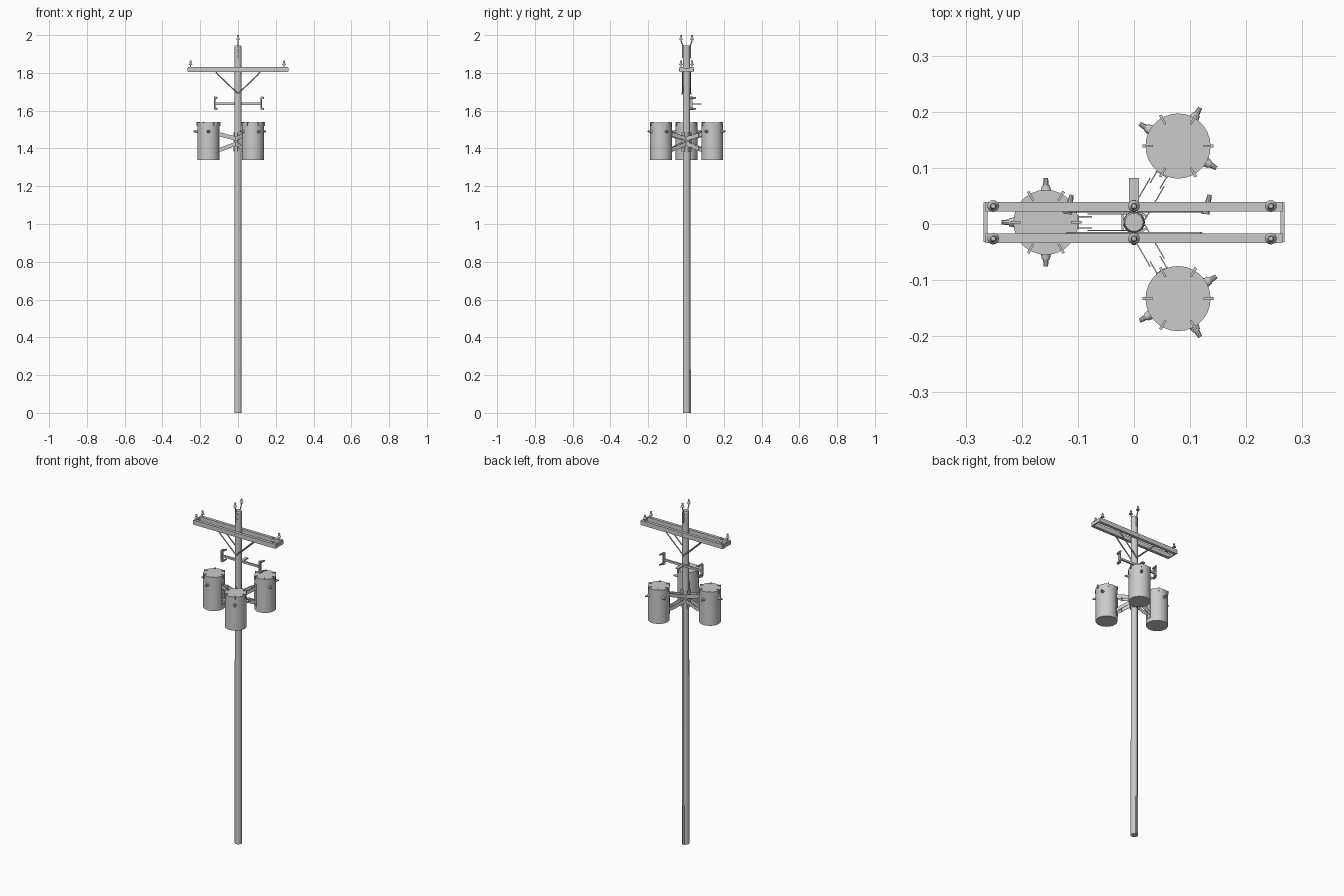
import bpy, bmesh
from math import radians, cos, sin, pi
from mathutils import Vector, Matrix

cube = bpy.data.objects.get("Cube")
if cube:
    bpy.data.objects.remove(cube, do_unlink=True)

grey = bpy.data.materials.new("weathered_grey")
grey.use_nodes = True
COLOUR = (0.6, 0.6, 0.6, 1)
grey.diffuse_color = COLOUR
grey.node_tree.nodes["Principled BSDF"].inputs["Base Color"].default_value = COLOUR

Y0 = 0.003  # pole axis offset


def finish(name, bm, smooth=True):
    mesh = bpy.data.meshes.new(name)
    bmesh.ops.recalc_face_normals(bm, faces=bm.faces)
    bm.to_mesh(mesh)
    bm.free()
    mesh.materials.append(grey)
    obj = bpy.data.objects.new(name, mesh)
    bpy.context.collection.objects.link(obj)
    if smooth:
        bpy.ops.object.select_all(action='DESELECT')
        obj.select_set(True)
        bpy.context.view_layer.objects.active = obj
        bpy.ops.object.shade_smooth_by_angle(angle=radians(35))
    return obj


def rod(bm, a, b, r1, r2=None, sides=10):
    """Add a capped cylinder or cone from a to b."""
    a, b = Vector(a), Vector(b)
    d = b - a
    m = Matrix.Translation((a + b) / 2) @ d.to_track_quat('Z', 'Y').to_matrix().to_4x4()
    bmesh.ops.create_cone(bm, cap_ends=True, segments=sides, radius1=r1,
                          radius2=r1 if r2 is None else r2, depth=d.length, matrix=m)


def box(bm, centre, size, turn=0):
    m = Matrix.Translation(centre) @ Matrix.Rotation(turn, 4, 'Z') @ Matrix.Diagonal((*size, 1))
    bmesh.ops.create_cube(bm, size=1, matrix=m)


def insulator(name, x, y, z, h):
    """Pin with a bell-shaped skirt and a small cap."""
    bm = bmesh.new()
    rod(bm, (x, y, z), (x, y, z + h * 0.5), 0.003)
    rod(bm, (x, y, z + h * 0.35), (x, y, z + h * 0.65), 0.0105, 0.005, 14)
    rod(bm, (x, y, z + h * 0.65), (x, y, z + h * 0.8), 0.004)
    rod(bm, (x, y, z + h * 0.8), (x, y, z + h), 0.006, 0.004)
    finish(name, bm)


# Pole with chamfered tip
bm = bmesh.new()
rod(bm, (0, Y0, 0), (0, Y0, 1.94), 0.0195, 0.0185, 20)
rod(bm, (0, Y0, 1.94), (0, Y0, 1.946), 0.0185, 0.016, 20)
finish("pole", bm)

# Ground wire guard at the foot
bm = bmesh.new()
box(bm, (0, Y0 + 0.018, 0.115), (0.012, 0.01, 0.23))
rod(bm, (0, Y0 + 0.0185, 0.2), (0, Y0 + 0.0185, 1.4), 0.002, sides=6)
finish("ground_wire_guard", bm)

# Twin crossarms with end plates
bm = bmesh.new()
for s in (-1, 1):
    box(bm, (0, Y0 + s * 0.028, 1.817), (0.53, 0.017, 0.026))
    box(bm, (s * 0.265, Y0, 1.817), (0.007, 0.07, 0.02))
rod(bm, (0, Y0 - 0.04, 1.817), (0, Y0 + 0.04, 1.817), 0.004, sides=8)
finish("crossarms", bm, False)

# Diagonal braces below both crossarms
bm = bmesh.new()
for sy in (-1, 1):
    y = Y0 + sy * 0.0205
    for sx in (-1, 1):
        rod(bm, (sx * 0.12, y, 1.81), (sx * 0.105, y, 1.79), 0.0035, sides=6)
        rod(bm, (sx * 0.105, y, 1.79), (0, y, 1.69), 0.0035, sides=6)
    rod(bm, (0, Y0, 1.69), (0, y + sy * 0.005, 1.69), 0.005, sides=8)
finish("crossarm_braces", bm)

# Pin insulators on the crossarms and the pole top
for s, side in ((-1, "front"), (1, "back")):
    y = Y0 + s * 0.029
    insulator(f"crossarm_insulator_right_{side}", -0.251, y, 1.83, 0.035)
    insulator(f"crossarm_insulator_left_{side}", 0.244, y, 1.83, 0.035)
    insulator(f"top_insulator_{side}", 0, y, 1.965, 0.035)
    bm = bmesh.new()
    rod(bm, (0, Y0 + s * 0.02, 1.88), (0, Y0 + s * 0.02, 1.945), 0.003, sides=6)
    rod(bm, (0, Y0 + s * 0.02, 1.945), (0, y, 1.97), 0.003, sides=6)
    for z in (1.9, 1.93):
        box(bm, (0, Y0 + s * 0.02, z), (0.012, 0.006, 0.006))
    finish(f"top_pin_{side}", bm)

# Fuse rail and its bracket
bm = bmesh.new()
box(bm, (0, 0.03, 1.636), (0.25, 0.009, 0.012))
box(bm, (0, 0.05, 1.636), (0.018, 0.064, 0.006))
finish("fuse_rail", bm, False)

# Fuse cutouts at the rail ends
for s, side in ((-1, "right"), (1, "left")):
    bm = bmesh.new()
    x = s * 0.123
    box(bm, (x, 0.03, 1.64), (0.007, 0.01, 0.064))
    rod(bm, (x, 0.022, 1.608), (x, 0.022, 1.672), 0.0045)
    for z in (1.61, 1.668):
        rod(bm, (x + 0.004, 0.018, z), (x + 0.012, 0.052, z), 0.008, 0.004)
    finish(f"fuse_cutout_{side}", bm)

# Three transformer tanks around the pole
for name, deg in (("right", 180), ("back_left", 60), ("front_left", -60)):
    t = radians(deg)
    out = Vector((cos(t), sin(t), 0))
    side = Vector((-sin(t), cos(t), 0))
    axis = Vector((0, Y0, 0))
    c = axis + out * 0.157

    bm = bmesh.new()
    rod(bm, c + Vector((0, 0, 1.34)), c + Vector((0, 0, 1.537)), 0.058, sides=28)
    finish(f"tank_{name}", bm)

    # Lid clamps
    bm = bmesh.new()
    for k in range(6):
        a = t + k * pi / 3
        d = Vector((cos(a), sin(a), 0))
        box(bm, c + d * 0.054 + Vector((0, 0, 1.539)), (0.018, 0.004, 0.004), a)
        box(bm, c + d * 0.061 + Vector((0, 0, 1.53)), (0.005, 0.005, 0.02), a)
    finish(f"lid_clamps_{name}", bm, False)

    # Bushings
    bm = bmesh.new()
    for d in (out, side, -side):
        p = c + Vector((0, 0, 1.49))
        rod(bm, p + d * 0.054, p + d * 0.066, 0.0095, 0.007, 12)
        rod(bm, p + d * 0.066, p + d * 0.079, 0.0055, 0.004, 10)
    finish(f"bushings_{name}", bm)

    # Forked mounting bracket made of paired plates
    bm = bmesh.new()
    for s in (-1, 1):
        for z0, z1 in ((1.452, 1.476), (1.425, 1.39)):
            for r0, r1, w in ((0.012, 0.083, 0.0145), (0.075, 0.102, 0.010)):
                def spot(r, dz, dw):
                    z = z0 + (z1 - z0) * (r - 0.012) / 0.09
                    return axis + out * r + side * (s * w + dw) + Vector((0, 0, z + dz))
                vs = [bm.verts.new(spot(r, dz, dw)) for dw in (-0.001, 0.001)
                      for r, dz in ((r0, -0.011), (r1, -0.011), (r1, 0.011), (r0, 0.011))]
                bm.faces.new(vs[:4])
                bm.faces.new(vs[4:])
                for i in range(4):
                    j = (i + 1) % 4
                    bm.faces.new((vs[i], vs[j], vs[j + 4], vs[i + 4]))
    box(bm, axis + out * 0.0205 + Vector((0, 0, 1.435)), (0.004, 0.03, 0.1), t)
    box(bm, axis + out * 0.1 + Vector((0, 0, 1.43)), (0.004, 0.024, 0.13), t)
    finish(f"bracket_{name}", bm, False)
